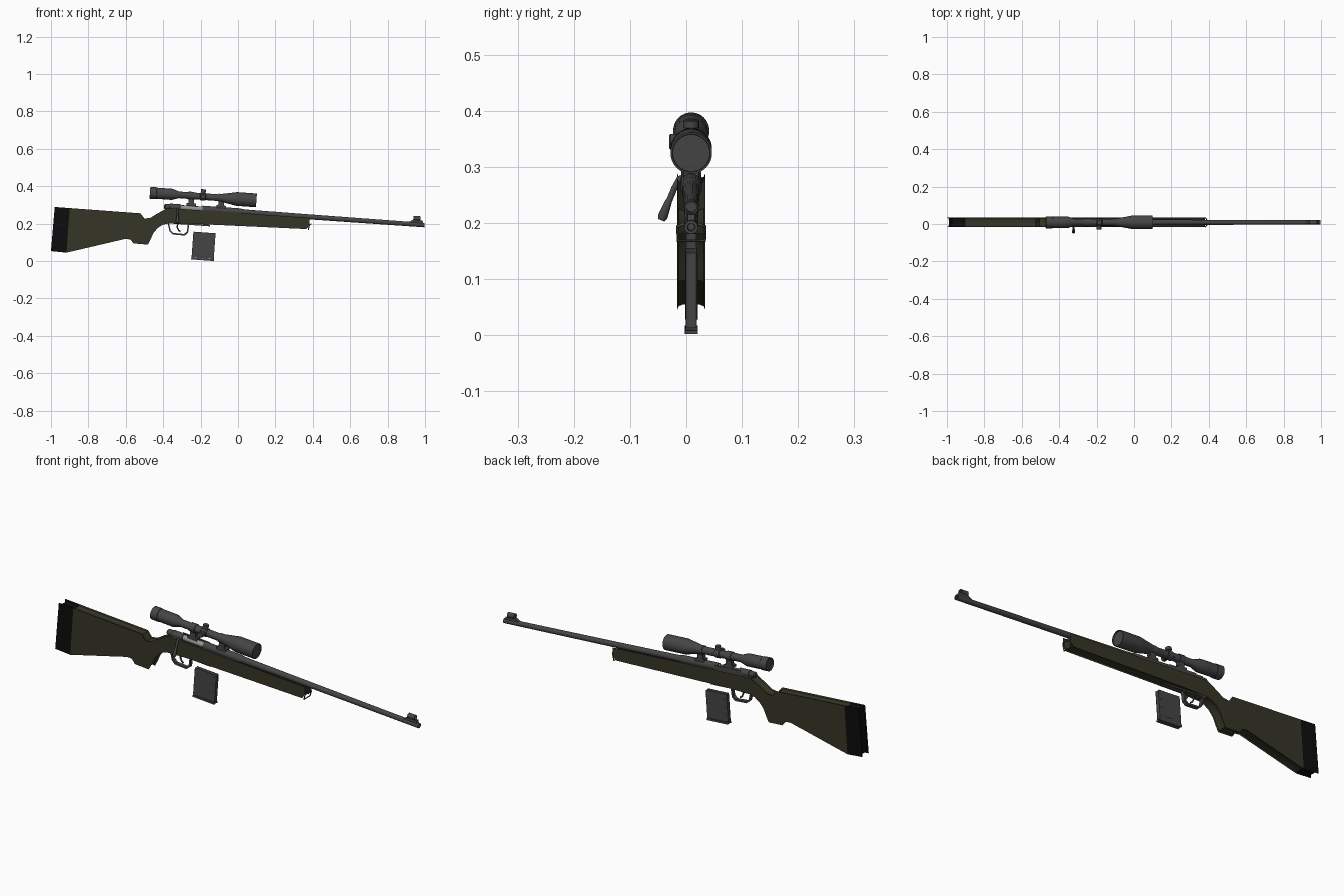
import bpy, bmesh, math
from mathutils import Vector

cube = bpy.data.objects.get("Cube")
if cube:
    bpy.data.objects.remove(cube, do_unlink=True)

MID = 0.009                       # the y position of the centre plane
SLOPE = -0.0715                   # the whole model leans muzzle down
ALONG = Vector((1, 0, SLOPE)).normalized()
UP = Vector((-ALONG.z, 0, ALONG.x))


def material(name, rgb):
    m = bpy.data.materials.new(name)
    m.use_nodes = True
    m.diffuse_color = (*rgb, 1)
    bsdf = m.node_tree.nodes["Principled BSDF"]
    bsdf.inputs["Base Color"].default_value = (*rgb, 1)
    bsdf.inputs["Roughness"].default_value = 0.7
    return m


GREEN = material("olive stock", (0.036, 0.036, 0.02))
BLACK = material("black rubber", (0.004, 0.004, 0.004))
METAL = material("dark metal", (0.06, 0.06, 0.062))
SILVER = material("bright steel", (0.3, 0.3, 0.3))


def smooth(ob, angle=35):
    bpy.ops.object.select_all(action="DESELECT")
    ob.select_set(True)
    bpy.context.view_layer.objects.active = ob
    bpy.ops.object.shade_smooth_by_angle(angle=math.radians(angle))


def finish(bm, name, mats):
    bmesh.ops.recalc_face_normals(bm, faces=bm.faces)
    me = bpy.data.meshes.new(name)
    bm.to_mesh(me)
    bm.free()
    for m in mats:
        me.materials.append(m)
    ob = bpy.data.objects.new(name, me)
    bpy.context.collection.objects.link(ob)
    smooth(ob)
    return ob


def bridge(bm, rings):
    for a, b in zip(rings, rings[1:]):
        for i in range(len(a)):
            j = (i + 1) % len(a)
            bm.faces.new((a[i], a[j], b[j], b[i]))
    bm.faces.new(rings[0][::-1])
    bm.faces.new(rings[-1])


def inset(pts, d):
    """Move a closed outline inwards by d with mitred corners."""
    pts = [Vector(p) for p in pts]
    n = len(pts)
    area = sum(pts[i - 1].x * pts[i].y - pts[i].x * pts[i - 1].y for i in range(n))
    side = 1 if area > 0 else -1
    out = []
    for i, p in enumerate(pts):
        a = (p - pts[i - 1]).normalized()
        b = (pts[(i + 1) % n] - p).normalized()
        na, nb = Vector((-a.y, a.x)) * side, Vector((-b.y, b.x)) * side
        out.append(p + (na + nb) / max(0.5, 1 + na.dot(nb)) * d)
    return out


def prism(name, pts, half, mat, round_=0.002, y=MID, split=None):
    """Side outline (x, z) given a width, with rounded edges."""
    bm = bmesh.new()
    steps = [(round_ * (1 - math.cos(t)), half - round_ * (1 - math.sin(t)))
             for t in (math.pi / 2, math.pi / 4, 0)]
    layers = [(r, -h) for r, h in steps] + [(r, h) for r, h in steps[::-1]]
    layers = [(round_ - r, h) for r, h in layers]
    bridge(bm, [[bm.verts.new((p.x, y + h, p.y)) for p in inset(pts, r)]
                for r, h in layers])
    mats = [mat]
    if split:                      # second colour behind a cutting plane
        co, no, other = split
        mats.append(other)
        bmesh.ops.bisect_plane(bm, geom=bm.verts[:] + bm.edges[:] + bm.faces[:],
                               plane_co=co, plane_no=no)
        for f in bm.faces:
            f.material_index = int((f.calc_center_median() - co).dot(no) < 0)
    return finish(bm, name, mats)


def block(name, x, z, length, height, half, mat, round_=0.002, y=MID):
    """Box leaning with the model, centred on x, z."""
    c = Vector((x, 0, z))
    quad = [c + ALONG * (length / 2 * a) + UP * (height / 2 * b)
            for a, b in ((-1, -1), (1, -1), (1, 1), (-1, 1))]
    return prism(name, [(q.x, q.z) for q in quad], half, mat, round_, y)


def lathe(name, stations, start, axis, mat, sides=20):
    """Round part: (distance, radius) pairs along an axis."""
    axis = Vector(axis).normalized()
    u = axis.orthogonal().normalized()
    v = axis.cross(u)
    bm = bmesh.new()
    rings = []
    for d, r in stations:
        c = Vector(start) + axis * d
        rings.append([bm.verts.new(c + (u * math.cos(t) + v * math.sin(t)) * r)
                      for t in (math.tau * k / sides for k in range(sides))])
    bridge(bm, rings)
    return finish(bm, name, [mat])


def wire(name, pts, radius, mat, cyclic=False):
    cu = bpy.data.curves.new(name, "CURVE")
    cu.dimensions = "3D"
    cu.bevel_depth, cu.bevel_resolution, cu.use_fill_caps = radius, 2, True
    s = cu.splines.new("POLY")
    s.points.add(len(pts) - 1)
    for sp, p in zip(s.points, pts):
        sp.co = (*p, 1)
    s.use_cyclic_u = cyclic
    cu.materials.append(mat)
    ob = bpy.data.objects.new(name, cu)
    bpy.context.collection.objects.link(ob)
    smooth_target = ob
    bpy.ops.object.select_all(action="DESELECT")
    ob.select_set(True)
    bpy.context.view_layer.objects.active = ob
    bpy.ops.object.convert(target="MESH")
    smooth(smooth_target, 50)


def bore(x, lift=0.0):
    """Point on the barrel axis."""
    return Vector((x, MID, 0.192 + (x - 1) * SLOPE + lift))


# Stock with rubber butt pad
stock = [(-.98, .289), (-.521, .255), (-.5, .227), (-.468, .231), (-.436, .251),
         (-.382, .281), (-.313, .279), (.008, .257), (.382, .231), (.382, .193),
         (.366, .171), (-.26, .2), (-.377, .2), (-.404, .193), (-.43, .176),
         (-.452, .15), (-.468, .115), (-.482, .088), (-.559, .094), (-.575, .115),
         (-.6, .119), (-.917, .045), (-1, .053)]
prism("stock", stock, 0.025, GREEN, 0.009,
      split=(Vector((-.9, 0, .283)), Vector((1, 0, SLOPE)), BLACK))

# Barrel, receiver and bolt
lathe("barrel", [(0, .0165), (.06, .015), (.4, .0135), (1.0, .012), (1.0, .007), (.99, .006)],
      bore(0), ALONG, METAL)
lathe("receiver_front", [(0, .019), (.2, .019), (.215, .016)], bore(-.19), ALONG, METAL)
lathe("receiver_rear", [(0, .009), (.006, .014), (.03, .015), (.032, .018), (.09, .018)],
      bore(-.395), ALONG, METAL)
lathe("bolt_body", [(0, .0135), (.16, .0135)], bore(-.33), ALONG, SILVER)
block("receiver_left_wall", -.25, bore(-.25).z, .15, .028, .004, METAL, y=MID + .014)
block("receiver_floor", -.19, bore(-.19).z - .014, .38, .012, .016, METAL)

# Bolt handle
wire("bolt_handle", [(-.323, MID, .284), (-.323, -.012, .279), (-.323, -.021, .262),
                     (-.323, -.031, .238)], .0055, METAL)
lathe("bolt_knob", [(0, .005), (.006, .0065), (.034, .009), (.04, .006)],
      (-.323, -.030, .242), (0, -.38, -1), METAL, 14)

# Trigger and guard
guard = [Vector(p) for p in ((-.377, .203), (-.366, .158), (-.35, .142), (-.285, .136),
                             (-.267, .15), (-.26, .203))]
hub = Vector((-.318, .205))
prism("trigger_guard", guard + [hub + (p - hub) * .87 for p in guard[::-1]], .009, METAL, .001)
wire("trigger", [(-.322, MID, .202), (-.325, MID, .18), (-.318, MID, .165),
                 (-.308, MID, .157)], .004, METAL)
block("guard_plate", -.27, .198, .24, .008, .013, METAL)

# Detached magazine with base plate and raised side panels
block("magazine", -.184, .084, .119, .138, .0095, METAL, .002)
block("magazine_panel", -.184, .086, .095, .112, .0112, METAL, .001)
block("magazine_base", -.189, .0095, .122, .010, .0118, METAL, .002)

# Front sight
prism("front_sight_ramp", [(.9, .2), (.935, .221), (.986, .217), (.992, .195)], .007, METAL)
lathe("front_sight_hood", [(0, .0125), (.038, .0125), (.038, .0095), (.004, .0095)],
      (.938, MID, .2295), ALONG, METAL, 16)

# Sling loop under the fore-end tip
wire("sling_loop", [(.382, MID - .024, .194), (.376, MID - .024, .168),
                    (.376, MID + .024, .168), (.382, MID + .024, .194),
                    (.391, MID + .012, .198), (.391, MID - .012, .198)], .003, METAL, True)

# Scope
SCOPE = Vector((-.471, MID, .365))
lathe("scope", [(.006, .027), (0, .029), (0, .032), (.035, .032), (.037, .030), (.08, .030),
                (.12, .030), (.155, .018), (.365, .018), (.45, .034), (.465, .037), (.571, .037),
                (.571, .034), (.566, .033)], SCOPE, ALONG, METAL, 28)
saddle = SCOPE + ALONG * .285
lathe("scope_saddle", [(-.016, .0185), (-.013, .021), (.013, .021), (.016, .0185)],
      saddle, ALONG, METAL)
for name, way in (("elevation_turret", UP), ("windage_turret", Vector((0, -1, 0)))):
    lathe(name, [(.01, .011), (.024, .011), (.025, .014), (.037, .014), (.039, .012)],
          saddle, way, METAL, 16)

# Scope mounts
for name, x in (("rear", -.25), ("front", -.09)):
    tube = SCOPE + ALONG * (x - SCOPE.x)
    low = bore(x).z + .012
    lathe(name + "_scope_ring", [(-.015, .0215), (.015, .0215)], tube, ALONG, METAL)
    block(name + "_mount_post", x, (tube.z + low) / 2, .03, tube.z - low, .011, METAL)
    block(name + "_mount_base", x, low + .008, .052, .014, .014, METAL)
